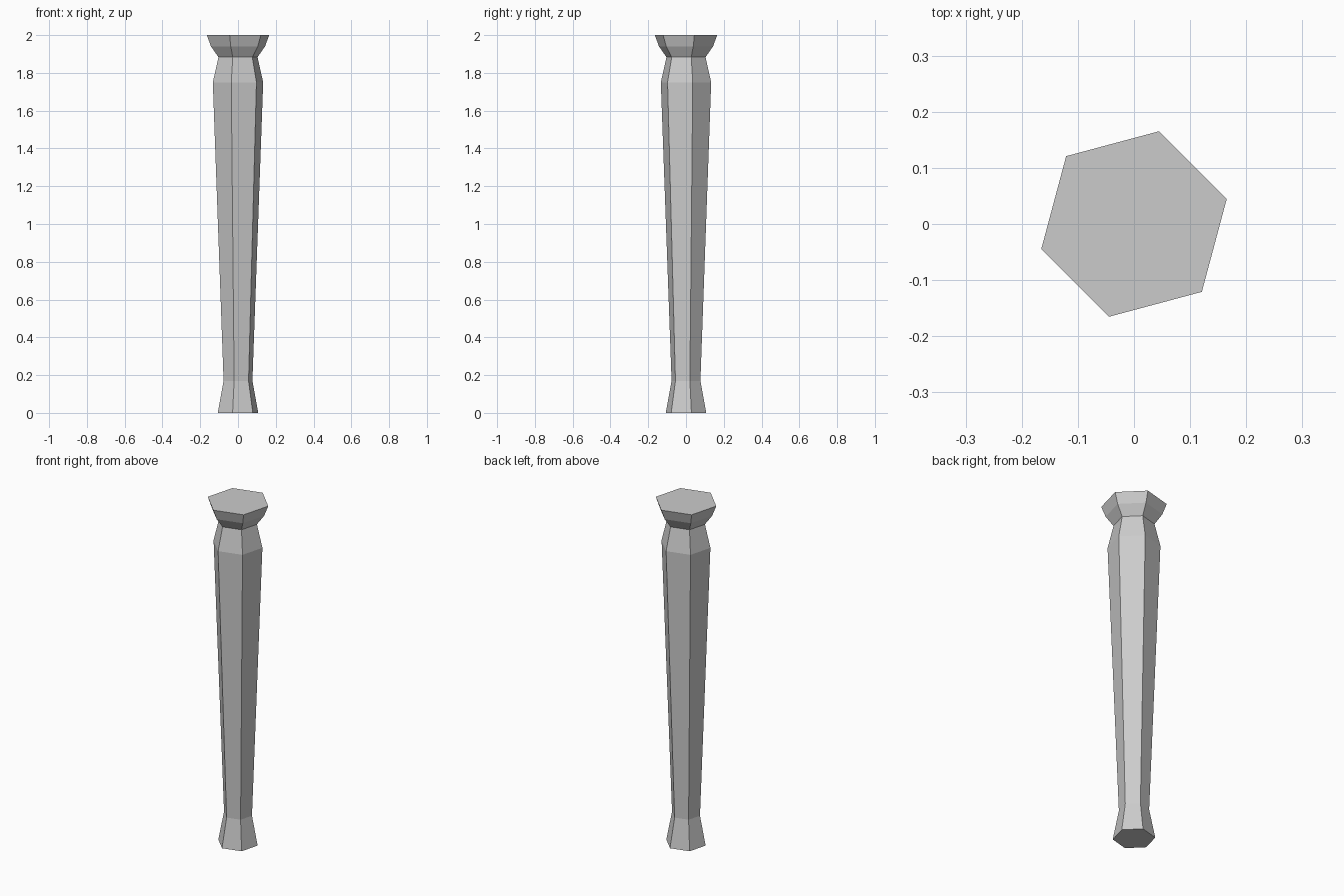
import bpy, bmesh
from math import cos, sin, radians

if "Cube" in bpy.data.objects:
    bpy.data.objects.remove(bpy.data.objects["Cube"])

SIDES = 6
TURN = radians(15)

# Profile from foot to top cap: (radius, height)
PROFILE = [(0.111, 0.0), (0.079, 0.17), (0.138, 1.75),
           (0.107, 1.883), (0.148, 1.94), (0.171, 2.0)]


def ring(bm, radius, z):
    angles = [TURN + radians(360 / SIDES) * i for i in range(SIDES)]
    return [bm.verts.new((radius * cos(a), radius * sin(a), z)) for a in angles]


# Six-sided tapered post with flared foot and flared head
bm = bmesh.new()
rings = [ring(bm, r, z) for r, z in PROFILE]
for low, high in zip(rings, rings[1:]):
    for i in range(SIDES):
        j = (i + 1) % SIDES
        bm.faces.new((low[i], low[j], high[j], high[i]))

# Flat end caps
bm.faces.new(rings[0][::-1])
bm.faces.new(rings[-1])

mesh = bpy.data.meshes.new("tapered_post")
bm.to_mesh(mesh)
bm.free()
post = bpy.data.objects.new("tapered_post", mesh)
bpy.context.collection.objects.link(post)
